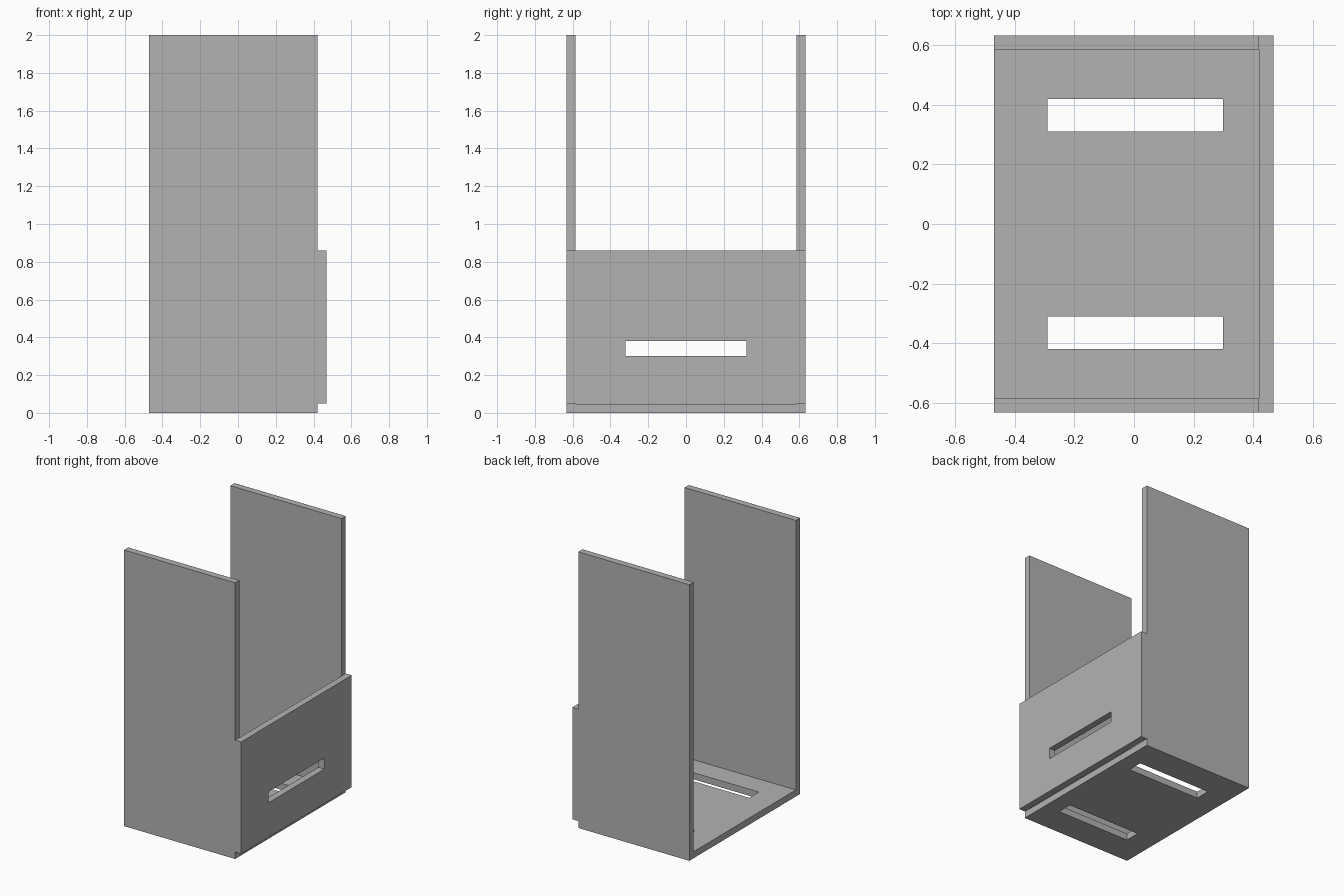
import bpy
import bmesh

cube = bpy.data.objects.get("Cube")
if cube:
    bpy.data.objects.remove(cube, do_unlink=True)

# Single grey finish
grey = bpy.data.materials.new("plain_grey")
grey.use_nodes = True
colour = (0.45, 0.45, 0.45, 1)
grey.diffuse_color = colour
grey.node_tree.nodes["Principled BSDF"].inputs["Base Color"].default_value = colour

BACK, FACE, OUTER = -0.47, 0.42, 0.633   # rear edge, panel plane, half width
WALL = 0.048
INNER = OUTER - WALL


def extrude_profile(name, profile, x0, x1):
    """Extrude a (y, z) outline along x."""
    bm = bmesh.new()
    face = bm.faces.new([bm.verts.new((x0, y, z)) for y, z in profile])
    moved = bmesh.ops.extrude_face_region(bm, geom=[face])["geom"]
    verts = [v for v in moved if isinstance(v, bmesh.types.BMVert)]
    bmesh.ops.translate(bm, verts=verts, vec=(x1 - x0, 0, 0))
    bmesh.ops.recalc_face_normals(bm, faces=bm.faces)
    mesh = bpy.data.meshes.new(name)
    bm.to_mesh(mesh)
    bm.free()
    mesh.materials.append(grey)
    obj = bpy.data.objects.new(name, mesh)
    bpy.context.collection.objects.link(obj)
    return obj


def rectangle(y0, y1, z0, z1):
    return [(y0, z0), (y1, z0), (y1, z1), (y0, z1)]


def cut_slot(target, name, x0, x1, y0, y1, z0, z1):
    """Cut a box-shaped slot through the target and discard the cutter."""
    cutter = extrude_profile(name, rectangle(y0, y1, z0, z1), x0, x1)
    cutter.hide_render = True
    mod = target.modifiers.new(name, "BOOLEAN")
    mod.operation = "DIFFERENCE"
    mod.solver = "EXACT"
    mod.object = cutter
    bpy.context.view_layer.objects.active = target
    bpy.ops.object.modifier_apply(modifier=mod.name)
    bpy.data.objects.remove(cutter, do_unlink=True)


# U-shaped channel: base and two tall side walls
channel = extrude_profile("channel_body", [
    (-OUTER, 0), (OUTER, 0), (OUTER, 2), (INNER, 2),
    (INNER, WALL), (-INNER, WALL), (-INNER, 2), (-OUTER, 2)], BACK, FACE)

# Two slots through the base
for side, y in (("front", -0.365), ("rear", 0.365)):
    cut_slot(channel, side + "_base_slot", -0.29, 0.298,
             y - 0.055, y + 0.055, -0.1, 0.15)

# Low end panel with one slot
panel = extrude_profile("end_panel", rectangle(-OUTER, OUTER, 0.05, 0.86), FACE, 0.468)
cut_slot(panel, "panel_slot", 0.35, 0.55, -0.32, 0.32, 0.30, 0.38)
